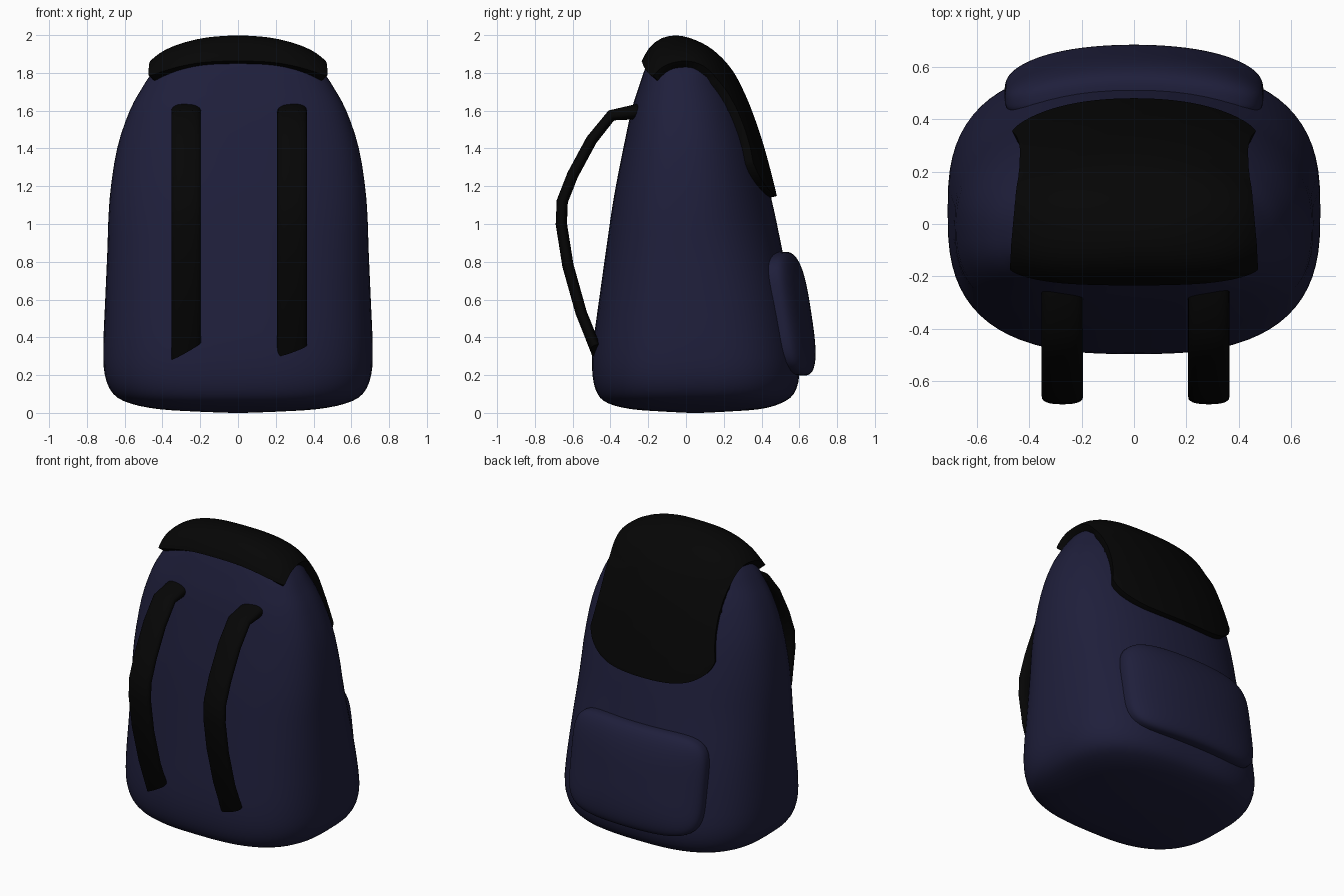
import bpy, bmesh, math
from mathutils import Vector
from mathutils.bvhtree import BVHTree

if "Cube" in bpy.data.objects:
    bpy.data.objects.remove(bpy.data.objects["Cube"])


def material(name, rgb):
    m = bpy.data.materials.new(name)
    m.diffuse_color = (*rgb, 1)
    m.use_nodes = True
    m.node_tree.nodes["Principled BSDF"].inputs["Base Color"].default_value = m.diffuse_color
    return m


navy = material("navy fabric", (0.0135, 0.0135, 0.044))
black = material("black fabric", (0.0017, 0.0017, 0.0017))


def finish(name, bm, mat, angle=60):
    bmesh.ops.recalc_face_normals(bm, faces=bm.faces)
    me = bpy.data.meshes.new(name)
    bm.to_mesh(me)
    bm.free()
    ob = bpy.data.objects.new(name, me)
    bpy.context.collection.objects.link(ob)
    me.materials.append(mat)
    bpy.ops.object.select_all(action='DESELECT')
    ob.select_set(True)
    bpy.context.view_layer.objects.active = ob
    bpy.ops.object.shade_smooth_by_angle(angle=math.radians(angle))
    return ob


def superellipse(a, n):
    c, s = math.cos(a), math.sin(a)
    return math.copysign(abs(c) ** (2 / n), c), math.copysign(abs(s) ** (2 / n), s)


def loft(bm, rings):
    rows = [[bm.verts.new(p) for p in r] for r in rings]
    n = len(rows[0])
    for a, b in zip(rows, rows[1:]):
        for i in range(n):
            bm.faces.new((a[i], a[(i + 1) % n], b[(i + 1) % n], b[i]))
    bm.faces.new(rows[0])
    bm.faces.new(rows[-1])


def spline(pts, steps):
    # Catmull-Rom curve through tuples of any size
    out = []
    for i in range(len(pts) - 1):
        p0, p3 = pts[max(i - 1, 0)], pts[min(i + 2, len(pts) - 1)]
        for k in range(steps):
            t = k / steps
            out.append(tuple(
                0.5 * (2 * b + (c - a) * t + (2 * a - 5 * b + 4 * c - d) * t * t
                       + (3 * b - a - 3 * c + d) * t ** 3)
                for a, b, c, d in zip(p0, pts[i], pts[i + 1], p3)))
    return out + [pts[-1]]


# Body: rounded sections as (height, half width, front y, back y)
sections = [
    (0.0, 0.03, 0.02, 0.08), (0.007, 0.22, -0.12, 0.22), (0.02, 0.42, -0.29, 0.39),
    (0.05, 0.57, -0.41, 0.50), (0.10, 0.66, -0.468, 0.57), (0.20, 0.705, -0.495, 0.60),
    (0.35, 0.713, -0.493, 0.592), (0.60, 0.703, -0.46, 0.56), (0.85, 0.692, -0.425, 0.512),
    (1.13, 0.68, -0.384, 0.453), (1.40, 0.64, -0.332, 0.383), (1.60, 0.573, -0.289, 0.315),
    (1.72, 0.508, -0.252, 0.262), (1.80, 0.455, -0.225, 0.217), (1.87, 0.39, -0.197, 0.155),
    (1.92, 0.295, -0.165, 0.09), (1.955, 0.165, -0.12, 0.01), (1.968, 0.02, -0.06, -0.045)]
bm = bmesh.new()
N = 72
rings = []
for z, hx, y0, y1 in spline(sections, 3):
    # the back rounds off and the widest line moves forward with height
    f = min(1, max(0, (z - 0.3) / 0.7)) * min(1, max(0, (1.95 - z) / 0.2))
    mid = (y0 + y1) / 2 - 0.03 * f
    ring = []
    for i in range(N):
        a = 2 * math.pi * i / N
        back = math.sin(a) > 0
        c, s = superellipse(a, 2.75 - 0.55 * f if back else 2.8)
        ring.append((hx * c, mid + (y1 - mid if back else mid - y0) * s, z))
    rings.append(ring)
loft(bm, rings)
bmesh.ops.recalc_face_normals(bm, faces=bm.faces)
body_tree = BVHTree.FromBMesh(bm)
finish("body", bm, navy)

# Top flap: a sheet draped over the body, from the back over to the front
bm = bmesh.new()
U, T = 44, 48
grid = []
for j in range(T + 1):
    t = j / T
    row = []
    for i in range(U + 1):
        u = math.sin(math.pi / 2 * (2 * i / U - 1))
        half = 0.415 + 0.03 * (2 * t - 1) ** 2
        corner = 1 - math.sqrt(max(0, 1 - abs(u) ** 5))
        start, end = -20 + 24 * corner, 111 - 3 * corner
        a = math.radians(start + (end - start) * t)
        ray = Vector((0, math.cos(a), math.sin(a)))
        hit, normal, _, _ = body_tree.ray_cast(Vector((u * half, 0, 1.3)), ray)
        row.append(bm.verts.new(hit + normal * (0.032 + 0.015 * abs(u) ** 3)))
    grid.append(row)
for a, b in zip(grid, grid[1:]):
    for i in range(U):
        bm.faces.new((a[i], a[i + 1], b[i + 1], b[i]))
for _ in range(2):
    bmesh.ops.smooth_vert(bm, verts=bm.verts, factor=0.3,
                          use_axis_x=True, use_axis_y=True, use_axis_z=True)
flap = finish("top_flap", bm, black)
solid = flap.modifiers.new("thickness", 'SOLIDIFY')
solid.thickness = 0.06
top = max(flap.data.polygons, key=lambda p: p.center.z)
solid.offset = -1 if top.normal.z > 0 else 1
bevel = flap.modifiers.new("soft edge", 'BEVEL')
bevel.width, bevel.segments, bevel.limit_method = 0.018, 3, 'ANGLE'
bevel.angle_limit = math.radians(50)

# Back pocket: a padded cushion, leaned and bent to follow the body
bm = bmesh.new()
bmesh.ops.create_cube(bm, size=2)
bmesh.ops.subdivide_edges(bm, edges=bm.edges, cuts=21, use_grid_fill=True)
for v in bm.verts:
    p = v.co
    r = (abs(p.x) ** 5 + abs(p.z) ** 5) ** 0.2
    q = p * (max(map(abs, p)) / (r ** 3 + abs(p.y) ** 3) ** (1 / 3))
    x, z = 0.495 * q.x, 0.328 * q.z
    v.co = (x, 0.565 + 0.099 * q.y - 0.15 * z - 0.28 * x * x, 0.525 + z)
finish("back_pocket", bm, navy)

# Shoulder straps: flat padded bands along a bent path of (y, z)
path = [Vector((0, y, z)) for y, z in (
    (-0.22, 1.60), (-0.395, 1.575), (-0.50, 1.445), (-0.60, 1.26), (-0.655, 1.12),
    (-0.66, 1.0), (-0.625, 0.78), (-0.555, 0.53), (-0.475, 0.33))]
for side, name, drop in ((-1, "left_strap", 0.045), (1, "right_strap", 0.028)):
    bm = bmesh.new()
    rings = []
    for k, p in enumerate(path):
        last = k == len(path) - 1
        d = (path[min(k + 1, len(path) - 1)] - path[max(k - 1, 0)]).normalized()
        across = Vector((0, -d.z, d.y))
        thick = 0.044 if k == 0 else 0.03
        ring = []
        for i in range(24):
            c, s = superellipse(2 * math.pi * i / 24, 2.5)
            tilt = Vector((0, -0.3, 1)) * (drop * c) if last else Vector()
            ring.append(p + Vector((0.006 + side * 0.28 + 0.079 * c, 0, 0))
                        + across * thick * s + tilt)
        rings.append(ring)
    loft(bm, rings)
    finish(name, bm, black, 50)
